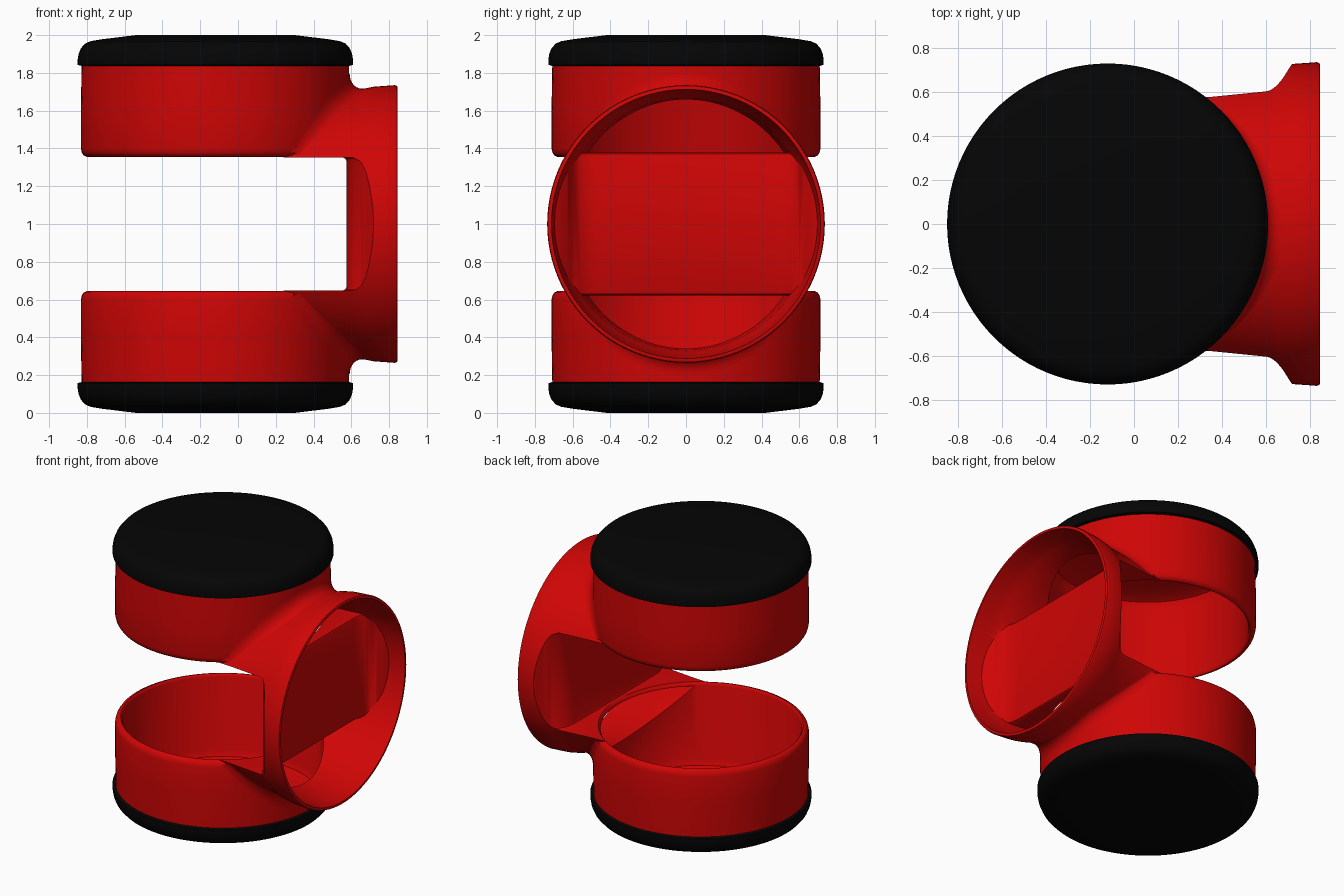
import bpy, bmesh, math
from mathutils import Matrix

if "Cube" in bpy.data.objects:
    bpy.data.objects.remove(bpy.data.objects["Cube"])

CX = -0.12      # axis of the two upright cups
SEG = 96


def material(name, rgb):
    m = bpy.data.materials.new(name)
    m.diffuse_color = (*rgb, 1)
    m.use_nodes = True
    m.node_tree.nodes["Principled BSDF"].inputs["Base Color"].default_value = m.diffuse_color
    return m


RED = material("red", (0.62, 0.0015, 0.0015))
BLACK = material("black", (0.0015, 0.0015, 0.0015))


def make(name, bm, mat):
    me = bpy.data.meshes.new(name)
    bm.to_mesh(me)
    bm.free()
    me.materials.append(mat)
    ob = bpy.data.objects.new(name, me)
    bpy.context.collection.objects.link(ob)
    return ob


def lathe(name, profile, matrix, mat=RED, closed=True):
    """Surface of revolution from (radius, height) points, capped flat at one or both ends."""
    bm = bmesh.new()
    rings = [[bm.verts.new((r * math.cos(2 * math.pi * i / SEG), r * math.sin(2 * math.pi * i / SEG), h))
              for i in range(SEG)] for r, h in profile]
    for a, b in zip(rings, rings[1:]):
        for i in range(SEG):
            j = (i + 1) % SEG
            bm.faces.new((a[i], a[j], b[j], b[i]))
    bm.faces.new(rings[0][::-1])
    if closed:
        bm.faces.new(rings[-1])
    bm.transform(matrix)
    if matrix.determinant() < 0:
        bmesh.ops.reverse_faces(bm, faces=bm.faces)
    return make(name, bm, mat)


def slot(name, dx, half):
    """Block behind the flange wall: flat in the middle, swept forward at the sides."""
    right = [(0.575, 0.47), (0.58, 0.51), (0.594, 0.555), (0.62, 0.6), (0.648, 0.628),
             (0.675, 0.66), (0.70, 0.70), (0.72, 0.73), (0.735, 0.8)]
    pts = [(x + dx, y) for x, y in right] + [(-1.3, 0.8), (-1.3, -0.8)]
    pts += [(x + dx, -y) for x, y in reversed(right)]
    bm = bmesh.new()
    # rounded corners: pull the block back slightly near its top and bottom
    c = 0.022
    levels = [(-half, c), (-half + 0.3 * c, 0.3 * c), (-half + c, 0),
              (half - c, 0), (half - 0.3 * c, 0.3 * c), (half, c)]
    rings = [[bm.verts.new((x - back, y, 1 + h)) for x, y in pts] for h, back in levels]
    for a, b in zip(rings, rings[1:]):
        for i in range(len(pts)):
            j = (i + 1) % len(pts)
            bm.faces.new((a[i], a[j], b[j], b[i]))
    bm.faces.new(rings[0])
    bm.faces.new(rings[-1])
    bmesh.ops.recalc_face_normals(bm, faces=bm.faces)
    return make(name, bm, RED)


def boolean(ob, tool, op):
    mod = ob.modifiers.new("cut", 'BOOLEAN')
    mod.operation = op
    mod.solver = 'EXACT'
    mod.object = tool
    dg = bpy.context.evaluated_depsgraph_get()
    me = bpy.data.meshes.new_from_object(ob.evaluated_get(dg))
    ob.modifiers.clear()
    ob.data = me
    bpy.data.objects.remove(tool)


def smooth(ob, angle):
    bpy.ops.object.select_all(action='DESELECT')
    ob.select_set(True)
    bpy.context.view_layer.objects.active = ob
    bpy.ops.object.shade_smooth_by_angle(angle=math.radians(angle))


LOW = Matrix.Translation((CX, 0, 0))
HIGH = Matrix.Translation((CX, 0, 2)) @ Matrix.Scale(-1, 4, (0, 0, 1))
ALONG_X = Matrix.Translation((0, 0, 1)) @ Matrix.Rotation(math.pi / 2, 4, 'Y')

CAP = [(0.42, 0), (0.6, 0.022), (0.66, 0.032), (0.69, 0.045), (0.712, 0.07), (0.724, 0.1),
       (0.729, 0.13), (0.729, 0.157), (0.709, 0.163)]
NECK = [(0.67, 0.2), (0.677, 0.35), (0.70, 0.62), (0.715, 0.66),
        (0.727, 0.72), (0.735, 0.83), (0.731, 0.842), (0.725, 0.845)]

# Outer body: neck with flange plus two cups
housing = lathe("housing", NECK, ALONG_X)
boolean(housing, slot("slot_cutter", 0, 0.353), 'DIFFERENCE')
cup = [(r - 0.018, z + 0.006) for r, z in CAP[:6]]
cup += [(0.708, 0.165), (0.712, 0.4), (0.712, 0.60), (0.707, 0.622), (0.697, 0.637), (0.68, 0.645)]
for mtx in (LOW, HIGH):
    boolean(housing, lathe("cup", cup, mtx), 'UNION')

# Hollows: deep cup wells and the flange mouth, leaving the thin middle wall
well = [(0.42, 0.018), (0.6, 0.038), (0.64, 0.055), (0.662, 0.1), (0.662, 0.625), (0.668, 0.638), (0.69, 0.66)]
for mtx in (LOW, HIGH):
    boolean(housing, lathe("well_cutter", well, mtx), 'DIFFERENCE')
mouth = lathe("mouth_cutter", [(0.635, 0.2), (0.655, 0.5), (0.667, 0.62), (0.685, 0.67),
                               (0.70, 0.75), (0.708, 0.82), (0.715, 0.86)], ALONG_X)
boolean(mouth, slot("wall_core", 0.03, 0.378), 'DIFFERENCE')
boolean(housing, mouth, 'DIFFERENCE')
smooth(housing, 35)


def neck_radius(x):
    for (r0, x0), (r1, x1) in zip(NECK, NECK[1:]):
        if x <= x1:
            return r0 + (r1 - r0) * (x - x0) / (x1 - x0)


# Fillets where the flange meets the cups, fading out towards the sides
for name, s in (("upper_fillet", 1), ("lower_fillet", -1)):
    bm = bmesh.new()
    rows = []
    for i in range(41):
        u = -1 + 2 * i / 40
        th = math.radians(57 * u)
        size = 1 - 0.75 * u * u
        x0 = CX + math.sqrt(0.71 ** 2 - (0.69 * math.sin(th)) ** 2)
        r0, r1 = neck_radius(x0), neck_radius(x0 + 0.085 * size)
        row = []
        for k in range(9):
            p = math.pi / 2 * k / 8
            out = 1 - math.sin(p)
            r = r0 + (r1 - r0) * out + 0.1 * size * (1 - math.cos(p))
            x = CX + math.sqrt(0.711 ** 2 - (r * math.sin(th)) ** 2) + 0.085 * size * out
            row.append(bm.verts.new((x, r * math.sin(th), 1 + s * r * math.cos(th))))
        rows.append(row)
    for a, b in zip(rows, rows[1:]):
        for k in range(8):
            bm.faces.new((a[k], b[k], b[k + 1], a[k + 1]))
    bm.normal_update()
    bm.faces.ensure_lookup_table()
    if bm.faces[20 * 8 + 4].normal.z * s < 0:
        bmesh.ops.reverse_faces(bm, faces=bm.faces)
    smooth(make(name, bm, RED), 60)

# Black end caps: thin shells over the closed cup ends
for name, mtx in (("bottom_cap", LOW), ("top_cap", HIGH)):
    smooth(lathe(name, CAP, mtx, BLACK, closed=False), 35)
